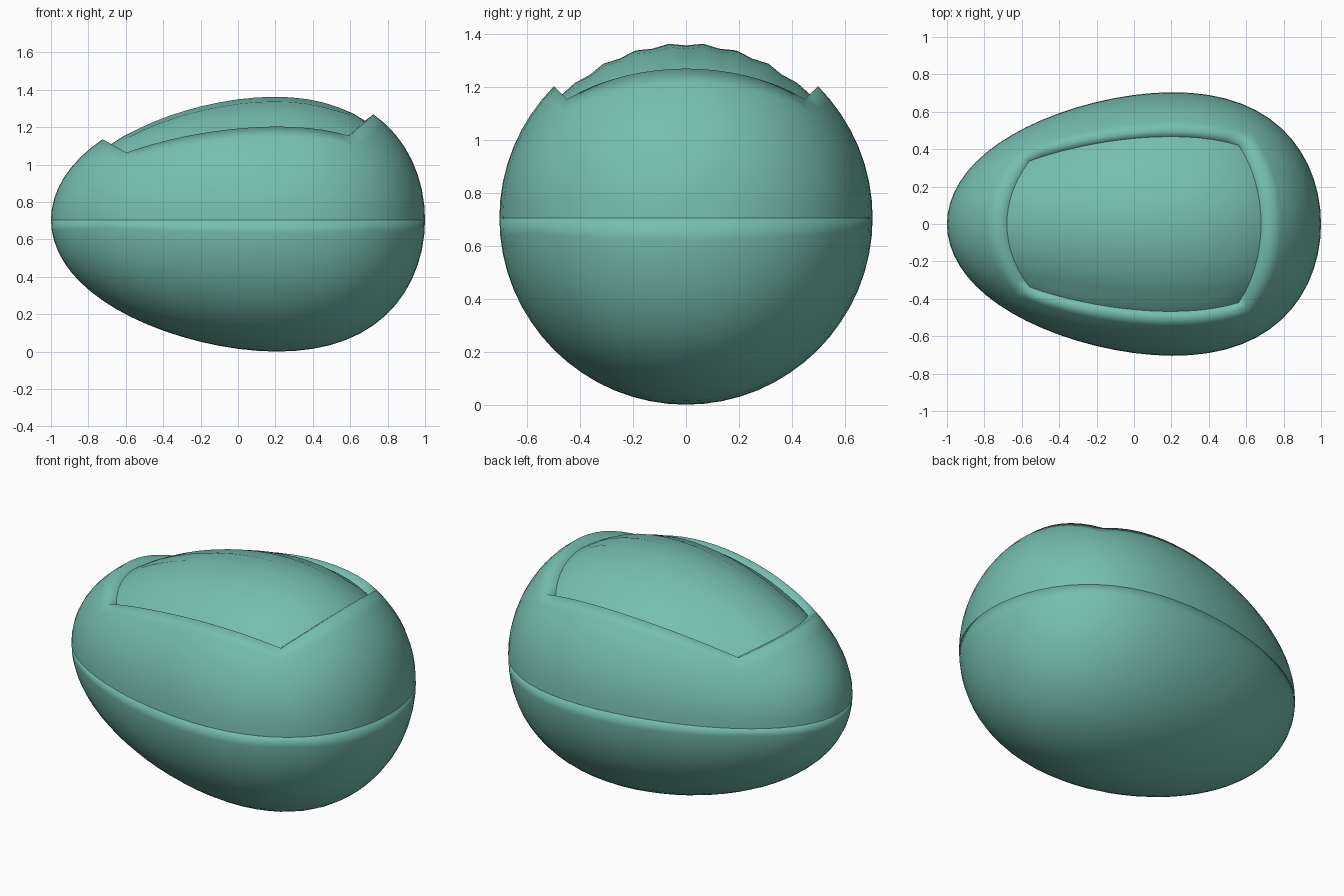
import bpy, bmesh, math
from mathutils import Vector

if "Cube" in bpy.data.objects:
    bpy.data.objects.remove(bpy.data.objects["Cube"])

N = 16          # grid cells per side of the rounded cube
MID = 0.705     # height of the egg axis and seam
FLOOR = 0.938   # relative radius of the recess floor


def egg(p, s=1.0):
    """Map a cube-grid point to the egg surface, scaled by s toward its middle."""
    d = Vector(math.tan(c * math.pi / 4) for c in p)
    d.x *= 1.05
    d.normalize()
    f = 0.69 + 0.133 * d.x + 0.06 * d.x ** 2
    return Vector((d.x * s, d.y * f * s, d.z * f * s + MID))


def part(name, keep, shape, lip=None):
    """Keep some faces of a gridded cube, shape them, and turn in chosen edges."""
    bm = bmesh.new()
    bmesh.ops.create_cube(bm, size=2)
    bmesh.ops.subdivide_edges(bm, edges=bm.edges[:], cuts=N - 1, use_grid_fill=True)
    drop = [f for f in bm.faces if not keep(f.calc_center_median())]
    bmesh.ops.delete(bm, geom=drop, context='FACES')
    if lip:
        test, move = lip
        rim = [e for e in bm.edges if e.is_boundary and all(test(v.co) for v in e.verts)]
        new = bmesh.ops.extrude_edge_only(bm, edges=rim)['geom']
        inner = {v for v in new if isinstance(v, bmesh.types.BMVert)}
    else:
        inner, move = set(), None
    for v in bm.verts:
        v.co = move(v.co.copy()) if v in inner else shape(v.co.copy())
    if lip:
        fresh = [f for f in bm.faces if any(v in inner for v in f.verts)]
        bmesh.ops.recalc_face_normals(bm, faces=bm.faces[:])
        # keep the outer surface facing outward
        outer = next(f for f in bm.faces if f not in fresh)
        c = outer.calc_center_median() - Vector((0, 0, MID))
        if outer.normal.dot(c) < 0:
            bmesh.ops.reverse_faces(bm, faces=bm.faces[:])
    me = bpy.data.meshes.new(name)
    bm.to_mesh(me)
    bm.free()
    me.shade_smooth()
    mat = bpy.data.materials.get("teal") or bpy.data.materials.new("teal")
    mat.diffuse_color = (0.18, 0.52, 0.43, 1)
    mat.use_nodes = True
    mat.node_tree.nodes["Principled BSDF"].inputs["Base Color"].default_value = mat.diffuse_color
    me.materials.append(mat)
    ob = bpy.data.objects.new(name, me)
    bpy.context.collection.objects.link(ob)
    return ob


def ribbed(p):
    """Recess floor with lengthwise ribs that fade out at the border."""
    row, col = round(p.y * N / 2), round(p.x * N / 2)
    groove = row % 2 == 0 and abs(row) < N / 2 - 1 and abs(col) < N / 2 - 1
    return egg(p, 0.925 if groove else FLOOR)


# lower half of the egg, with a narrow lip turned inward at the seam
def seam_lip(p):
    q = egg(p)
    return Vector((q.x * 0.96, q.y * 0.96, q.z))


part("lower_shell", lambda c: c.z < 0, egg, (lambda p: abs(p.z) < 0.01, seam_lip))

# upper half with the opening and its side walls
part("upper_shell", lambda c: 0 < c.z < 0.999, egg,
     (lambda p: p.z > 0.99, lambda p: egg(p, FLOOR)))

# ribbed panel sunk into the opening
part("ribbed_panel", lambda c: c.z > 0.999, ribbed)
